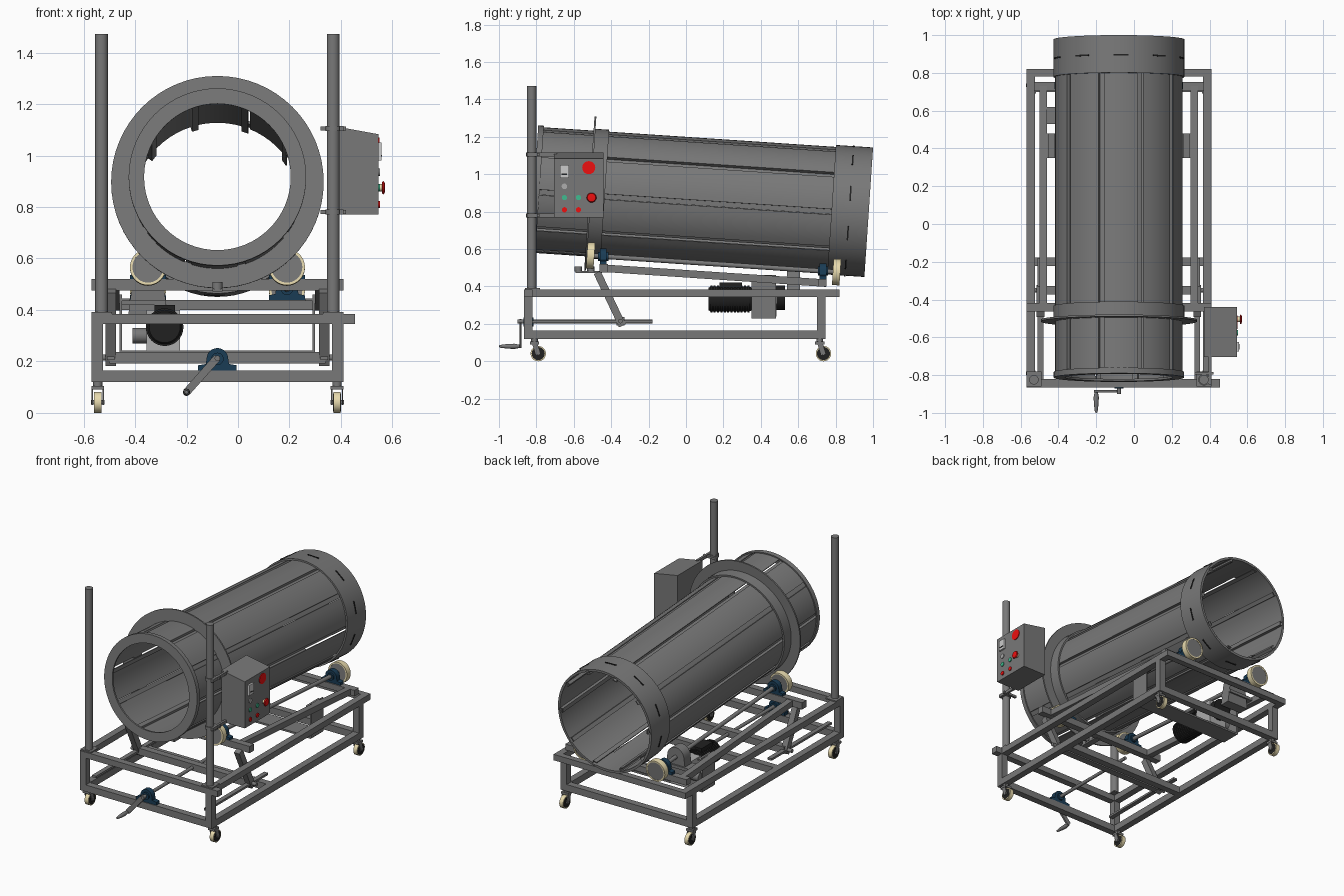
import bpy, bmesh
from math import sin, cos, pi, radians
from mathutils import Vector, Matrix

if "Cube" in bpy.data.objects:
    bpy.data.objects.remove(bpy.data.objects["Cube"])

CX = -0.08                 # machine centre line
TILT = 0.067               # fall of the drum per unit of length
mats = {}
COL = {"steel": (0.19, 0.19, 0.19), "light_steel": (0.42, 0.42, 0.42), "beige": (0.80, 0.70, 0.42),
       "blue": (0.01, 0.045, 0.09), "black": (0.015, 0.015, 0.015), "red": (0.85, 0.005, 0.005),
       "green": (0.05, 0.5, 0.28), "white": (0.8, 0.8, 0.8)}


def frame(p0, p1):
    """Matrix at p0 with local Z towards p1 and local Y as upright as possible."""
    z = (Vector(p1) - Vector(p0)).normalized()
    up = Vector((0, 1, 0)) if abs(z.z) > 0.99 else Vector((0, 0, 1))
    x = up.cross(z).normalized()
    y = z.cross(x)
    return Matrix.Translation(p0) @ Matrix((x, y, z)).transposed().to_4x4()


def finish(name, bm, M, col=None, smooth=False):
    col = col or "steel"
    bmesh.ops.remove_doubles(bm, verts=bm.verts, dist=1e-6)
    bmesh.ops.recalc_face_normals(bm, faces=bm.faces)
    me = bpy.data.meshes.new(name)
    bm.to_mesh(me)
    bm.free()
    ob = bpy.data.objects.new(name, me)
    ob.matrix_world = M
    bpy.context.collection.objects.link(ob)
    if col not in mats:
        mats[col] = bpy.data.materials.new(col)
        mats[col].diffuse_color = (*COL[col], 1)
    me.materials.append(mats[col])
    if smooth:
        bpy.ops.object.select_all(action='DESELECT')
        ob.select_set(True)
        bpy.context.view_layer.objects.active = ob
        bpy.ops.object.shade_smooth_by_angle(angle=radians(35))
    return ob


def lathe(name, prof, M, col=None, n=32, closed=False):
    bm = bmesh.new()
    rings = [[bm.verts.new((r * cos(2*pi*i/n), r * sin(2*pi*i/n), t)) for i in range(n)] for r, t in prof]
    for k in range(len(prof) if closed else len(prof) - 1):
        a, b = rings[k], rings[(k + 1) % len(prof)]
        for i in range(n):
            bm.faces.new((a[i], a[(i+1) % n], b[(i+1) % n], b[i]))
    return finish(name, bm, M, col, True)


def cyl(name, p0, p1, r, col=None, n=24):
    L = (Vector(p1) - Vector(p0)).length
    return lathe(name, [(0, 0), (r, 0), (r, L), (0, L)], frame(p0, p1), col, n)


def ring(name, ro, ri, t0, t1, M, col=None, n=64):
    return lathe(name, [(ri, t0), (ro, t0), (ro, t1), (ri, t1)], M, col, n, True)


def prism(name, pts, p0, p1, col=None, smooth=False, t0=0):
    L = (Vector(p1) - Vector(p0)).length
    bm = bmesh.new()
    a = [bm.verts.new((x, y, t0)) for x, y in pts]
    b = [bm.verts.new((x, y, L)) for x, y in pts]
    bm.faces.new(a)
    bm.faces.new(b)
    for i in range(len(pts)):
        j = (i + 1) % len(pts)
        bm.faces.new((a[i], a[j], b[j], b[i]))
    return finish(name, bm, frame(p0, p1), col, smooth)


def beam(name, p0, p1, w=0.045, h=0.045, col=None):
    w, h = w / 2, h / 2
    return prism(name, [(-w, -h), (w, -h), (w, h), (-w, h)], p0, p1, col)


def bearing(name, x, y0, y1, z, base=0.07):
    """Pillow block: flat foot with a rounded housing."""
    pts = [(-base, -0.045), (base, -0.045), (base, -0.025), (0.045, -0.02)]
    pts += [(0.042 * cos(pi*i/12), 0.042 * sin(pi*i/12)) for i in range(13)]
    pts += [(-0.045, -0.02), (-base, -0.025)]
    prism(name, pts, (x, y1, z), (x, y0, z), "blue", True)
    cyl(name + "_hub", (x, y0 - 0.01, z), (x, y1 + 0.01, z), 0.024, "blue")


# Drum, in a frame that runs along its tilted axis
D0, D1 = (CX, -0.813, 0.917), (CX, 0.977, 0.797)
DM = frame(D0, D1)
ring("drum_front_lip", 0.345, 0.285, 0, 0.012, DM)
ring("drum_front_band", 0.345, 0.337, 0, 0.03, DM)
ring("drum_flange", 0.413, 0.335, 0.297, 0.307, DM)
ring("drum_flange_collar", 0.347, 0.333, 0.297, 0.38, DM)
ring("drum_rear_collar", 0.347, 0.336, 1.595, 1.794, DM)
NS = 10
for i in range(NS):
    # outer skin of the stave, then a lip stepped inwards behind the next slot
    skin = [(4.5 + 31 * k / 6, 0.337) for k in range(7)] + [(35.6, 0.318), (38, 0.318), (40.5, 0.318)]
    pts = skin + [(a, r - 0.006) for a, r in skin[::-1]]
    pts = [(r * cos(radians(a + 36*i)), r * sin(radians(a + 36*i))) for a, r in pts]
    prism("drum_stave", pts, D0, D1, None, True, 0.012)
    # short tabs around the rear collar
    bm = bmesh.new()
    bmesh.ops.create_cube(bm, size=1, matrix=Matrix.Rotation(radians(20 + 36*i), 4, 'Z')
                          @ Matrix.Translation((0.344, 0, 1.69)) @ Matrix.Diagonal((0.012, 0.08, 0.008, 1)))
    finish("collar_tab", bm, DM, "black")

# Base frame
XL, XR = CX - 0.4675, CX + 0.4675
for x in (XL, XR):
    for y in (-0.8425, 0.7225):
        beam("base_post", (x, y, 0.12), (x, y, 0.365))
    beam("base_lower_side_rail", (x, -0.82, 0.1425), (x, 0.70, 0.1425))
    beam("base_upper_side_rail", (x, -0.82, 0.365), (x, 0.81, 0.365), 0.045, 0.04)
beam("base_front_lower_beam", (-0.57, -0.8425, 0.1425), (0.41, -0.8425, 0.1425))
beam("base_front_upper_beam", (-0.57, -0.8425, 0.365), (0.455, -0.8425, 0.365), 0.045, 0.04)
beam("base_rear_lower_beam", (XL, 0.7225, 0.1425), (XR, 0.7225, 0.1425))
beam("base_rear_upper_beam", (-0.57, 0.8, 0.365), (0.41, 0.8, 0.365), 0.04, 0.04)
beam("base_middle_beam", (XL, -0.2, 0.1425), (XR, -0.2, 0.1425))

# Tall front posts on foot plates
for x in (-0.53, 0.37):
    cyl("tall_post", (x, -0.825, 0.385), (x, -0.825, 1.473), 0.025)
    beam("tall_post_foot", (x, -0.82, 0.385), (x, -0.82, 0.393), 0.08, 0.08)

# Casters
for x in (-0.545, 0.385):
    for y in (-0.79, 0.735):
        ring("caster_tread", 0.041, 0.028, -0.014, 0.014, frame((x, y, 0.041), (x + 1, y, 0.041)), "beige", 32)
        cyl("caster_disc", (x - 0.015, y, 0.041), (x + 0.015, y, 0.041), 0.035, "black")
        cyl("caster_axle", (x - 0.026, y, 0.041), (x + 0.026, y, 0.041), 0.009)
        for s in (-1, 1):
            beam("caster_fork", (x + s*0.021, y, 0.035), (x + s*0.021, y - 0.02, 0.1), 0.005, 0.028)
        beam("caster_crown", (x, y - 0.02, 0.09), (x, y - 0.02, 0.105), 0.05, 0.05)
        cyl("caster_swivel", (x, y - 0.02, 0.1), (x, y - 0.02, 0.122), 0.018)

# Tilting cradle
def cz(y):
    return 0.4975 - TILT * (y + 0.44)

for x in (-0.48, 0.32):
    beam("cradle_side_rail", (x, -0.45, cz(-0.45)), (x, 0.75, cz(0.75)), 0.04, 0.04)
    cyl("cradle_hinge_pin", (x - 0.05, 0.73, cz(0.73)), (x + 0.05, 0.73, cz(0.73)), 0.015)
beam("cradle_front_beam", (-0.57, -0.44, cz(-0.44)), (0.41, -0.44, cz(-0.44)), 0.045, 0.045)
beam("cradle_rear_beam", (-0.53, 0.73, cz(0.73)), (0.37, 0.73, cz(0.73)), 0.045, 0.04)
beam("guard_mount_plate", (-0.5, 0.575, cz(0.575)), (-0.28, 0.575, cz(0.575)), 0.09, 0.02)
# motor tray hung from the cradle on two side plates
for x, s in ((-0.455, 1), (0.295, -1)):
    beam("motor_tray_hanger", (x, 0.415, 0.235), (x, 0.415, cz(0.415) + 0.02), 0.01, 0.13)
    beam("motor_tray_hanger_flange", (x, 0.415, cz(0.415)), (x + s*0.035, 0.415, cz(0.415)), 0.13, 0.01)
beam("motor_tray", (-0.455, 0.415, 0.236), (0.295, 0.415, 0.236), 0.13, 0.012)

# Support rollers on two long shafts
def sz(y):
    return 0.565 - TILT * (y + 0.51)

for x in (CX - 0.27, CX + 0.27):
    cyl("roller_shaft", (x, -0.52, sz(-0.52)), (x, 0.815, sz(0.815)), 0.013)
    for y in (-0.51, 0.805):
        M = frame((x, y, sz(y)), (x, y + 1, sz(y + 1)))
        ring("roller_tread", 0.07, 0.06, -0.02, 0.02, M, "beige", 40)
        lathe("roller_disc", [(0, -0.018), (0.062, -0.018), (0.062, 0.018), (0, 0.018)], M, "steel")
    bearing("front_bearing", x, -0.46, -0.425, sz(-0.44))
    bearing("rear_bearing", x, 0.715, 0.75, sz(0.73))

# Thrust rollers under the flange
beam("thrust_bracket", (CX, -0.59, 0.478), (CX, -0.45, 0.478), 0.04, 0.012)
for y in (-0.575, -0.508):
    cyl("thrust_roller", (CX, y, 0.48), (CX, y, 0.508), 0.02)

# Drive: finned motor, gearbox and chain guard
fins = [(0, 0), (0.06, 0)]
for i in range(12):
    t = 0.01 + i * 0.018
    fins += [(0.066, t), (0.073, t), (0.073, t + 0.011), (0.066, t + 0.011)]
lathe("motor", fins + [(0.06, 0.235), (0, 0.235)], frame((-0.285, 0.12, 0.333), (-0.285, 1, 0.333)), "black")
beam("motor_terminal_box", (-0.285, 0.18, 0.405), (-0.285, 0.3, 0.405), 0.08, 0.03, "black")
beam("gearbox", (-0.29, 0.35, 0.32), (-0.29, 0.485, 0.32), 0.13, 0.16, "light_steel")
cyl("gearbox_end", (-0.29, 0.48, 0.34), (-0.29, 0.53, 0.34), 0.065, "black")
cyl("gearbox_output", (-0.41, 0.43, 0.3), (-0.35, 0.43, 0.3), 0.03)
x = CX - 0.27
guard = [(0.062 * cos(pi*i/12), 0.062 * sin(pi*i/12)) for i in range(13)] + [(-0.08, -0.14), (0.08, -0.14)]
prism("chain_guard", guard, (x, 0.61, sz(0.58)), (x, 0.54, sz(0.58)), None, True)

# Tilt linkage: crank, screw, carriage and links
cyl("crank_screw", (CX, -0.9, 0.212), (CX, -0.18, 0.212), 0.011)
bearing("crank_bearing", CX, -0.86, -0.825, 0.21, 0.075)
beam("crank_arm", (CX, -0.885, 0.215), (-0.2, -0.885, 0.08), 0.012, 0.03)
lathe("crank_handle", [(0, 0), (0.008, 0), (0.014, 0.03), (0.012, 0.07), (0.007, 0.11), (0, 0.113)],
      frame((-0.2, -0.887, 0.08), (-0.2, -2, 0.08)), None, 20)
beam("carriage_beam", (-0.5, -0.35, 0.215), (0.34, -0.35, 0.215), 0.045, 0.045)
for x in (-0.495, 0.335):
    beam("tilt_link", (x, -0.475, 0.475), (x, -0.34, 0.19), 0.04, 0.04)
    beam("carriage_guide", (x, -0.82, 0.212), (x, -0.18, 0.212), 0.03, 0.014)
    cyl("link_pin", (x - 0.05, -0.35, 0.215), (x + 0.05, -0.35, 0.215), 0.012)

# Control box with its clamps, extruded towards the front
prism("control_box", [(0.37, 0.77), (0.545, 0.77), (0.545, 1.083), (0.37, 1.115)], (0, -0.44, 0), (0, -0.705, 0))
for z in (0.78, 1.105):
    beam("box_clamp_arm", (0.32, -0.79, z), (0.42, -0.79, z), 0.015, 0.015)
    beam("box_arm", (0.402, -0.85, z), (0.402, -0.69, z), 0.015, 0.02)
    ring("box_clamp", 0.03, 0.025, -0.01, 0.01, frame((0.37, -0.825, z), (0.37, -0.825, 2)), None, 24)
for name, y, z, r, d, col in (("main_switch_plate", -0.52, 1.035, 0.035, 0.004, "red"),
                              ("grey_knob", -0.65, 0.935, 0.015, 0.006, "light_steel"),
                              ("green_button", -0.65, 0.875, 0.014, 0.006, "green"),
                              ("green_button", -0.575, 0.875, 0.014, 0.006, "green"),
                              ("red_button", -0.65, 0.81, 0.014, 0.006, "red"),
                              ("red_button", -0.575, 0.81, 0.014, 0.006, "red"),
                              ("stop_button_stem", -0.505, 0.875, 0.014, 0.018, "beige")):
    cyl(name, (0.543, y, z), (0.545 + d, y, z), r, col)
lathe("stop_button", [(0, 0), (0.022, 0), (0.026, 0.004), (0.022, 0.01), (0, 0.012)],
      frame((0.56, -0.505, 0.875), (2, -0.505, 0.875)), "red")
beam("meter", (0.543, -0.65, 1.015), (0.557, -0.65, 1.015), 0.05, 0.07, "white")
beam("meter_window", (0.556, -0.65, 1.0), (0.559, -0.65, 1.0), 0.03, 0.006, "black")

for m in bpy.data.materials:
    if m.users and not m.is_grease_pencil:
        m.use_nodes = True
        m.node_tree.nodes["Principled BSDF"].inputs["Base Color"].default_value = m.diffuse_color
